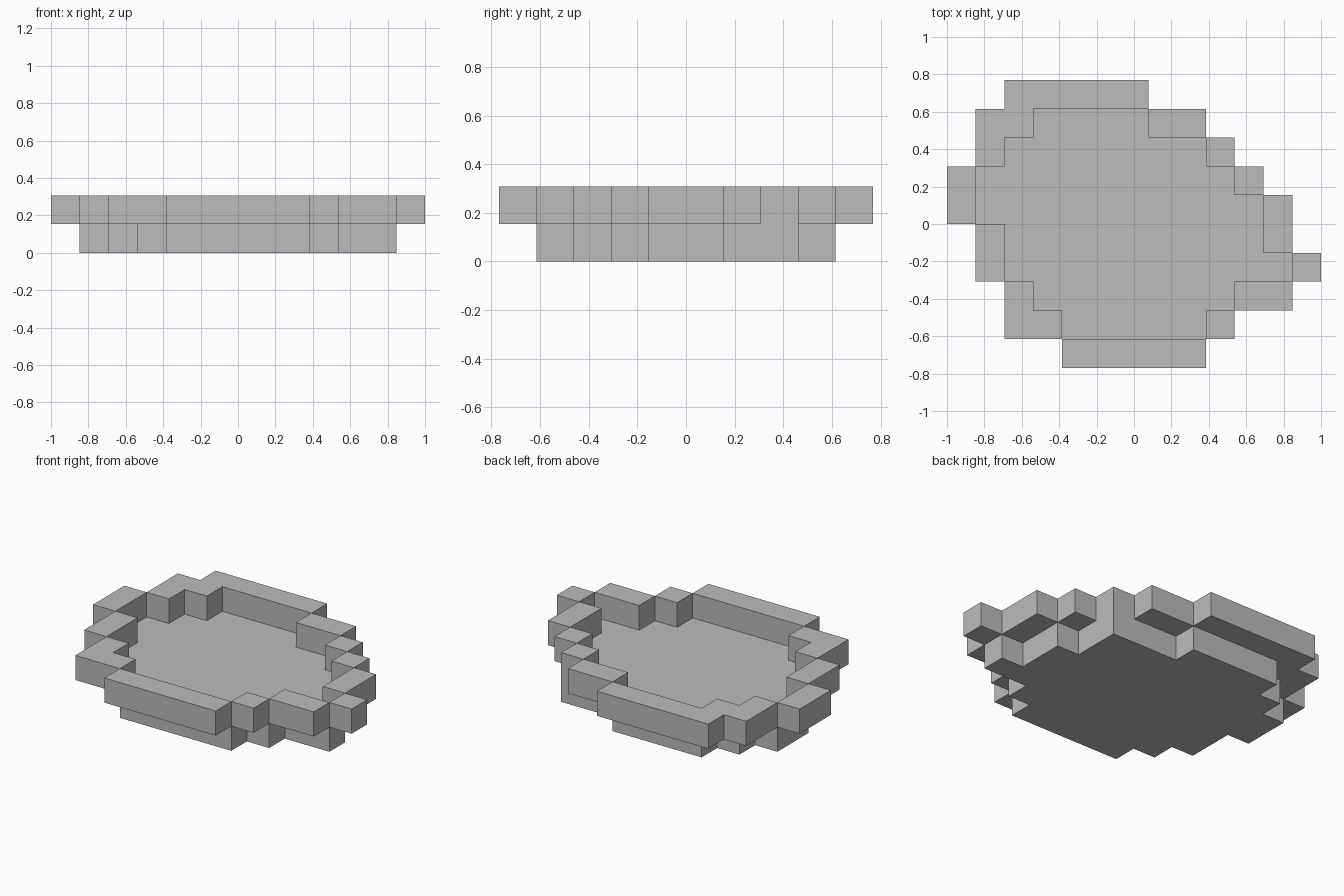
import bpy
import bmesh
from mathutils import Vector

cube = bpy.data.objects.get("Cube")
if cube:
    bpy.data.objects.remove(cube, do_unlink=True)

CELL = 2 / 13

stone = bpy.data.materials.new("plain_grey")
stone.use_nodes = True
grey = (0.5, 0.5, 0.5, 1)
stone.diffuse_color = grey
stone.node_tree.nodes["Principled BSDF"].inputs["Base Color"].default_value = grey

# Plan from back to front: R = rim block, f = floor block, B = both
PLAN = [
    "..RRRRR......",
    ".RRffffRR....",
    ".RfffffffB...",
    "RfffffffffR..",
    "RffffffffffR.",
    ".RfffffffffR.",
    ".RffffffffffR",
    "..RfffffffRR.",
    "..RRfffffR...",
    "....RRRRR....",
]


def cells_of(kinds):
    """Grid cells whose symbol is one of kinds."""
    return {(col, len(PLAN) - 1 - row)
            for row, line in enumerate(PLAN)
            for col, symbol in enumerate(line) if symbol in kinds}


def block_layer(name, cells, level):
    """One layer of blocks, with only its outer faces kept."""
    bm = bmesh.new()
    verts = {}

    def corner(x, y, z):
        key = (x, y, z)
        if key not in verts:
            centre = Vector((len(PLAN[0]) / 2, len(PLAN) / 2, 0))
            verts[key] = bm.verts.new((Vector(key) - centre) * CELL)
        return verts[key]

    lo, hi = level, level + 1
    for x, y in sorted(cells):
        ring = [(x, y), (x + 1, y), (x + 1, y + 1), (x, y + 1)]
        bm.faces.new([corner(*p, hi) for p in ring])
        bm.faces.new([corner(*p, lo) for p in reversed(ring)])
        neighbours = [(x, y - 1), (x + 1, y), (x, y + 1), (x - 1, y)]
        for i, neighbour in enumerate(neighbours):
            if neighbour not in cells:
                a, b = ring[i], ring[(i + 1) % 4]
                bm.faces.new([corner(*a, lo), corner(*b, lo),
                              corner(*b, hi), corner(*a, hi)])

    mesh = bpy.data.meshes.new(name)
    bm.to_mesh(mesh)
    bm.free()
    mesh.materials.append(stone)
    obj = bpy.data.objects.new(name, mesh)
    bpy.context.collection.objects.link(obj)
    return obj


# Floor slab below, raised rim around it
block_layer("basin_floor", cells_of("fB"), 0)
block_layer("basin_rim", cells_of("RB"), 1)
